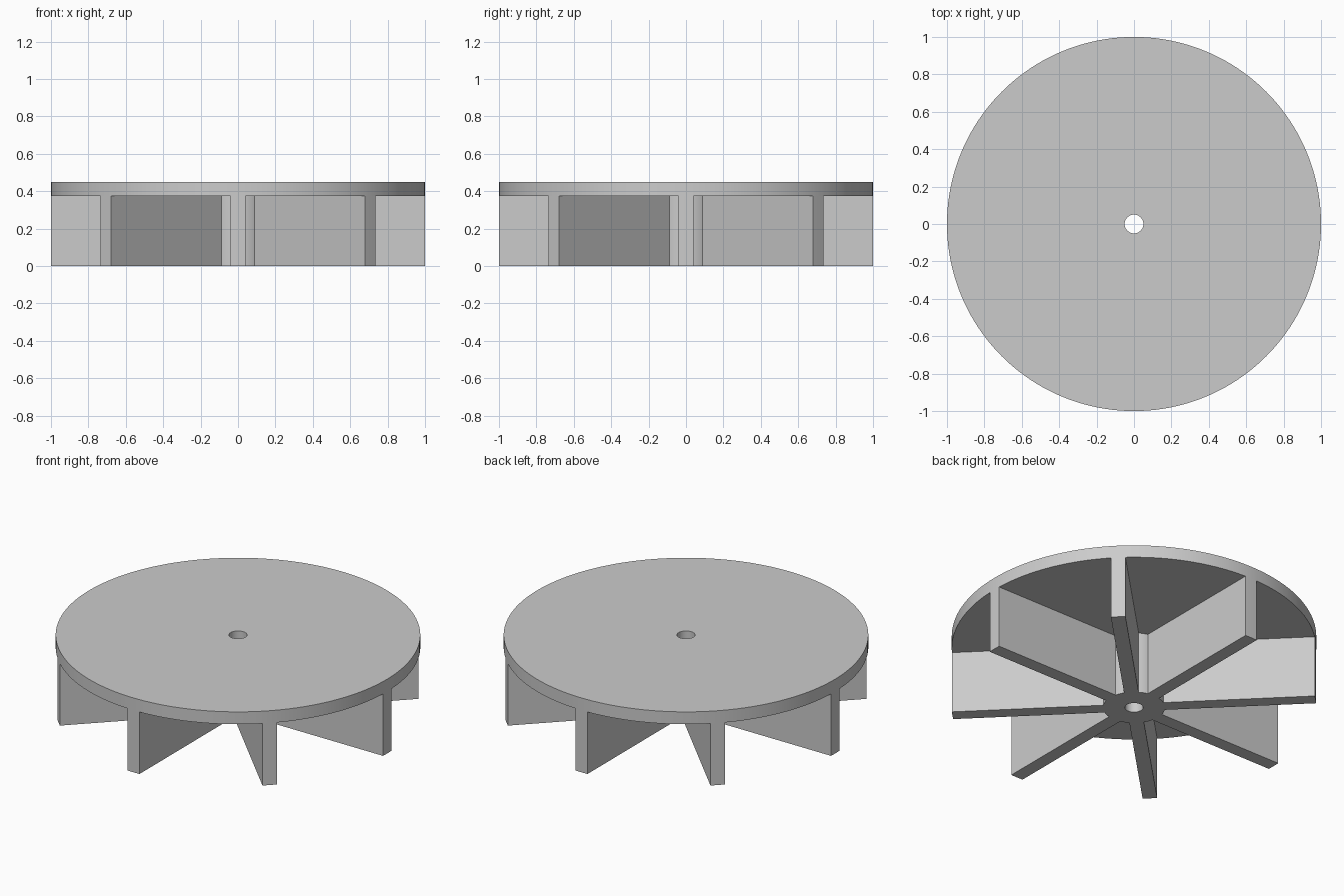
import bpy, bmesh, math

RIM, HUB, BORE = 1.0, 0.17, 0.05
HALF_BLADE = 0.04
PLATE_Z, TOP_Z = 0.375, 0.45
BLADES = 8

cube = bpy.data.objects.get("Cube")
if cube:
    bpy.data.objects.remove(cube, do_unlink=True)

grey = bpy.data.materials.new("light grey")
grey.use_nodes = True
colour = (0.6, 0.6, 0.6, 1)
grey.diffuse_color = colour
grey.node_tree.nodes["Principled BSDF"].inputs["Base Color"].default_value = colour


def arc(radius, start, end, steps):
    """Points along an arc, both ends included."""
    angles = [start + (end - start) * i / steps for i in range(steps + 1)]
    return [(radius * math.cos(a), radius * math.sin(a)) for a in angles]


def circle(radius, steps):
    return arc(radius, 0, math.tau, steps)[:-1]


def bored_prism(name, outline, hole, z0, z1):
    """Extrude an outline with a hole between two heights."""
    bm = bmesh.new()
    edges = []
    for loop in (outline, hole):
        verts = [bm.verts.new((x, y, z0)) for x, y in loop]
        edges += [bm.edges.new((v, verts[i - 1])) for i, v in enumerate(verts)]
    bmesh.ops.triangle_fill(bm, edges=edges, use_beauty=True)
    result = bmesh.ops.extrude_face_region(bm, geom=bm.faces[:], use_keep_orig=True)
    moved = [g for g in result["geom"] if isinstance(g, bmesh.types.BMVert)]
    bmesh.ops.translate(bm, verts=moved, vec=(0, 0, z1 - z0))
    bmesh.ops.recalc_face_normals(bm, faces=bm.faces[:])
    mesh = bpy.data.meshes.new(name)
    bm.to_mesh(mesh)
    bm.free()
    mesh.materials.append(grey)
    obj = bpy.data.objects.new(name, mesh)
    bpy.context.collection.objects.link(obj)
    bpy.ops.object.select_all(action="DESELECT")
    obj.select_set(True)
    bpy.context.view_layer.objects.active = obj
    bpy.ops.object.shade_smooth_by_angle(angle=math.radians(25))
    return obj


# Round cover plate
bore = circle(BORE, 48)
bored_prism("cover_plate", circle(RIM, 160), bore, PLATE_Z, TOP_Z)

# Hub and radial blades share one star-shaped outline
tip = math.asin(HALF_BLADE / RIM)
root = math.asin(HALF_BLADE / HUB)
pitch = math.tau / BLADES
star = []
for i in range(BLADES):
    a = i * pitch
    star += arc(RIM, a - tip, a + tip, 2)
    star += arc(HUB, a + root, a + pitch - root, 6)
bored_prism("hub_and_blades", star, bore, 0, PLATE_Z)
